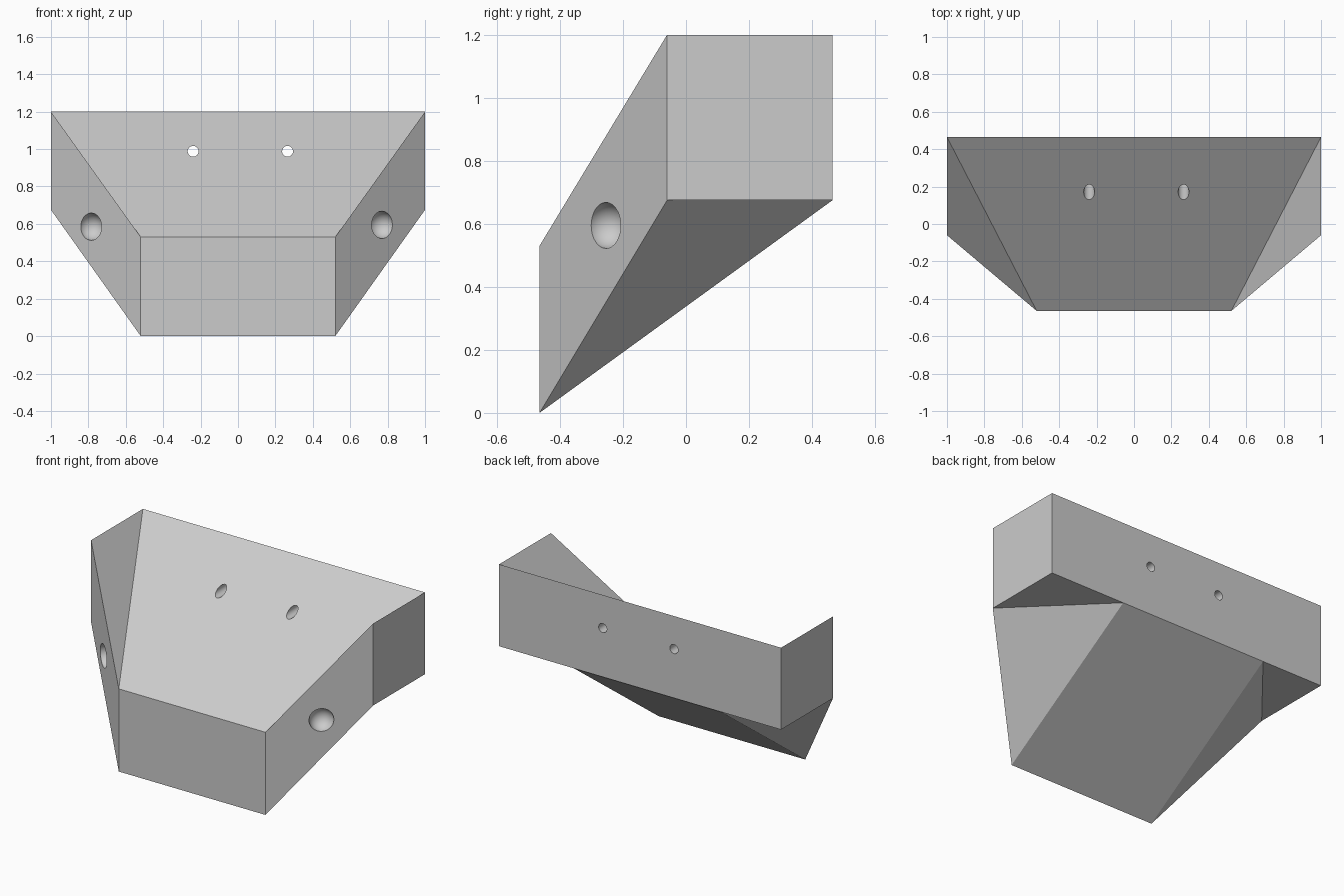
import bpy, bmesh, math
from mathutils import Vector

cube = bpy.data.objects.get("Cube")
if cube:
    bpy.data.objects.remove(cube, do_unlink=True)

# Single flat grey
grey = bpy.data.materials.new("light_grey")
grey.use_nodes = True
colour = (0.6, 0.6, 0.6, 1)
grey.diffuse_color = colour
grey.node_tree.nodes["Principled BSDF"].inputs["Base Color"].default_value = colour

# Main dimensions
NOSE, WIDE = 0.52, 1.0
FRONT, EAR, BACK = -0.465, -0.06, 0.465
HEIGHT, TOP = 0.53, 1.2
LOW = TOP - HEIGHT + 0.005

# Sloped wedge body with an ear at each side
bm = bmesh.new()


def side_points(s, inner):
    places = {
        "nose_low": (s * NOSE, FRONT, 0), "nose_top": (s * NOSE, FRONT, HEIGHT),
        "ear_low": (s * WIDE, EAR, LOW), "ear_top": (s * WIDE, EAR, TOP),
        "back_low": (s * WIDE, BACK, LOW), "back_top": (s * WIDE, BACK, TOP),
        "inner": (inner, BACK, LOW),
    }
    return {name: bm.verts.new(p) for name, p in places.items()}


left, right = side_points(1, 0.47), side_points(-1, -0.57)
for side in (left, right):
    for face in ("nose_low nose_top ear_top ear_low",      # outer cheek
                 "ear_low ear_top back_top back_low",      # outer end
                 "nose_top back_top ear_top",              # inside of ear
                 "ear_low back_low inner",                 # underside of ear
                 "nose_low ear_low inner"):                # underside of cheek
        bm.faces.new([side[n] for n in face.split()])
for a, b in (("nose_low", "nose_top"), ("nose_top", "back_top"), ("nose_low", "inner")):
    bm.faces.new([right[a], left[a], left[b], right[b]])
bm.faces.new([d[n] for d, names in ((right, ("inner", "back_low", "back_top")),
                                    (left, ("back_top", "back_low", "inner")))
              for n in names])
bmesh.ops.recalc_face_normals(bm, faces=bm.faces)
mesh = bpy.data.meshes.new("wedge_body")
bm.to_mesh(mesh)
bm.free()
body = bpy.data.objects.new("wedge_body", mesh)
bpy.context.collection.objects.link(body)
mesh.materials.append(grey)


def cut(cutter, name):
    cutter.name = name
    cutter.data.materials.append(grey)
    for p in cutter.data.polygons:
        p.use_smooth = True
    cutter.hide_render = True
    mod = body.modifiers.new(name, "BOOLEAN")
    mod.operation, mod.solver, mod.object = "DIFFERENCE", "EXACT", cutter
    bpy.context.view_layer.objects.active = body
    bpy.ops.object.modifier_apply(modifier=mod.name)
    bpy.data.objects.remove(cutter, do_unlink=True)


# Two screw holes running straight through to the back
for x in (-0.24, 0.265):
    bpy.ops.mesh.primitive_cylinder_add(vertices=32, radius=0.029, depth=2,
                                        location=(x, 0, 0.988),
                                        rotation=(math.pi / 2, 0, 0))
    cut(bpy.context.object, "screw_hole")

# Round socket in each cheek
for x, z in ((0.77, 0.595), (-0.785, 0.585)):
    t = (abs(x) - NOSE) / (WIDE - NOSE)
    spot = Vector((x, FRONT + t * (EAR - FRONT), z))
    bpy.ops.mesh.primitive_uv_sphere_add(segments=32, ring_count=16,
                                         radius=0.073, location=spot)
    cut(bpy.context.object, "cheek_socket")

bpy.ops.object.select_all(action="DESELECT")
body.select_set(True)
bpy.context.view_layer.objects.active = body
bpy.ops.object.shade_smooth_by_angle(angle=math.radians(30))
